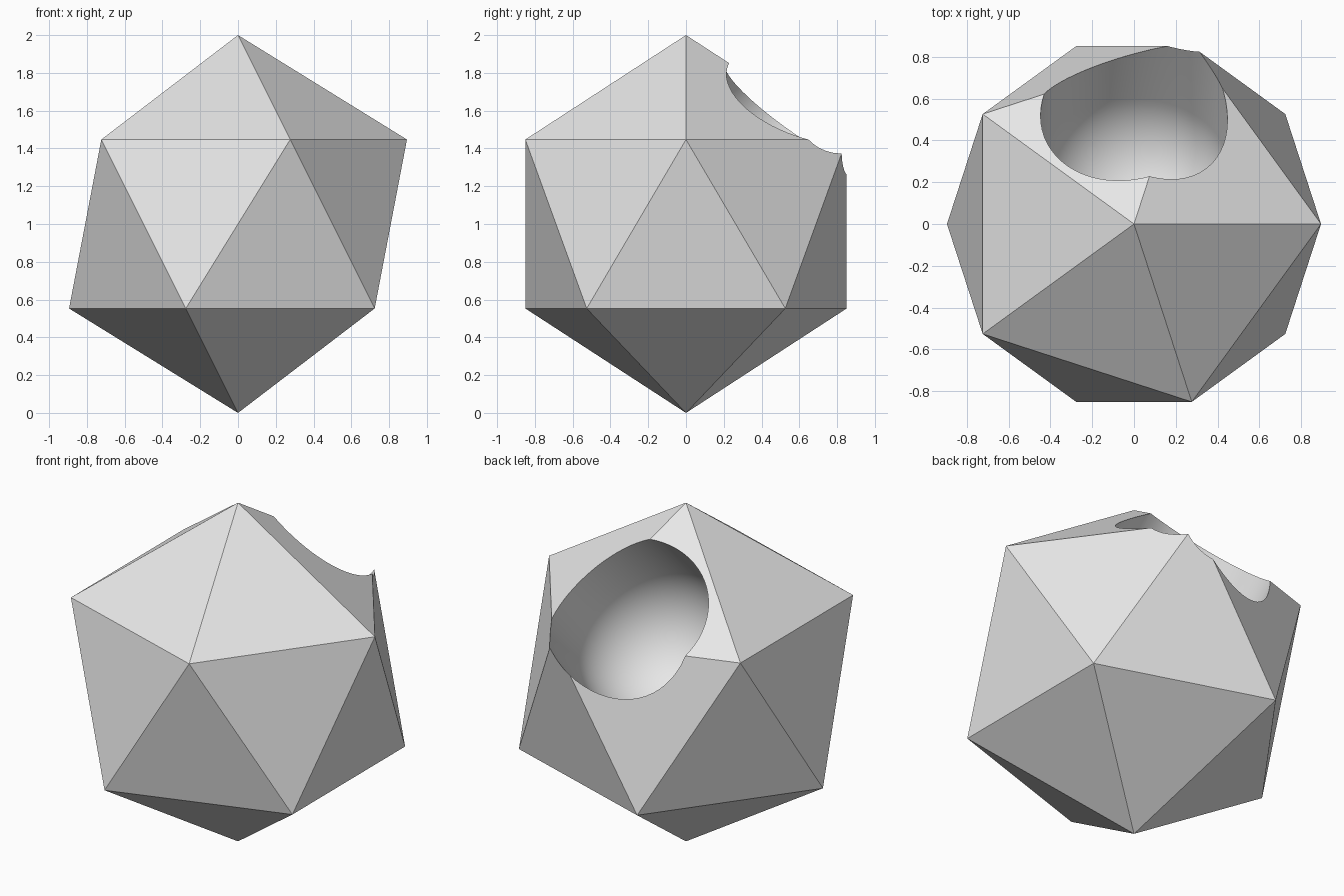
import bpy
import bmesh
import math
from mathutils import Matrix, Vector

R = 0.447          # socket radius
DEPTH = 0.4        # distance from the solid's centre to the socket's dome ring
CENTRE = Vector((0, 0, 1))

default = bpy.data.objects.get("Cube")
if default:
    bpy.data.objects.remove(default, do_unlink=True)


def make_material(name, value):
    mat = bpy.data.materials.new(name)
    mat.use_nodes = True
    colour = (value, value, value, 1)
    mat.diffuse_color = colour
    mat.node_tree.nodes["Principled BSDF"].inputs["Base Color"].default_value = colour
    return mat


def add_object(name, bm, mat):
    bmesh.ops.recalc_face_normals(bm, faces=bm.faces)
    mesh = bpy.data.meshes.new(name)
    bm.to_mesh(mesh)
    bm.free()
    mesh.materials.append(mat)
    obj = bpy.data.objects.new(name, mesh)
    bpy.context.collection.objects.link(obj)
    return obj


grey = make_material("light grey", 0.8)

# Twenty-sided body standing on one corner
bm = bmesh.new()
bmesh.ops.create_icosphere(bm, subdivisions=1, radius=1)
bmesh.ops.translate(bm, verts=bm.verts, vec=CENTRE)
body = add_object("icosahedron_body", bm, grey)

# Round-ended cutter: a half profile spun about its axis
bm = bmesh.new()
steps = 20
arc = [math.pi / 2 * i / steps for i in range(steps + 1)]
profile = [(R * math.sin(a), -R * math.cos(a)) for a in arc] + [(R, 1), (0, 1)]
verts = [bm.verts.new((x, 0, z)) for x, z in profile]
edges = [bm.edges.new(pair) for pair in zip(verts, verts[1:])]
bmesh.ops.spin(bm, geom=verts + edges, cent=(0, 0, 0), axis=(0, 0, 1),
               angle=math.tau, steps=64, use_merge=True)
bmesh.ops.remove_doubles(bm, verts=bm.verts, dist=0.0001)
axis = Vector((0, 1, 1)).normalized()
bm.transform(Matrix.Translation(CENTRE + axis * DEPTH)
             @ Matrix.Rotation(-math.pi / 4, 4, "X"))
cutter = add_object("socket_cutter", bm, grey)
cutter.hide_render = True

# Cut the socket into the upper back
cut = body.modifiers.new("socket", "BOOLEAN")
cut.operation = "DIFFERENCE"
cut.solver = "EXACT"
cut.object = cutter
bpy.ops.object.select_all(action="DESELECT")
body.select_set(True)
bpy.context.view_layer.objects.active = body
bpy.ops.object.modifier_apply(modifier=cut.name)
bpy.data.objects.remove(cutter, do_unlink=True)

# Smooth socket, crisp facets
bpy.ops.object.shade_smooth_by_angle(angle=math.radians(30))
